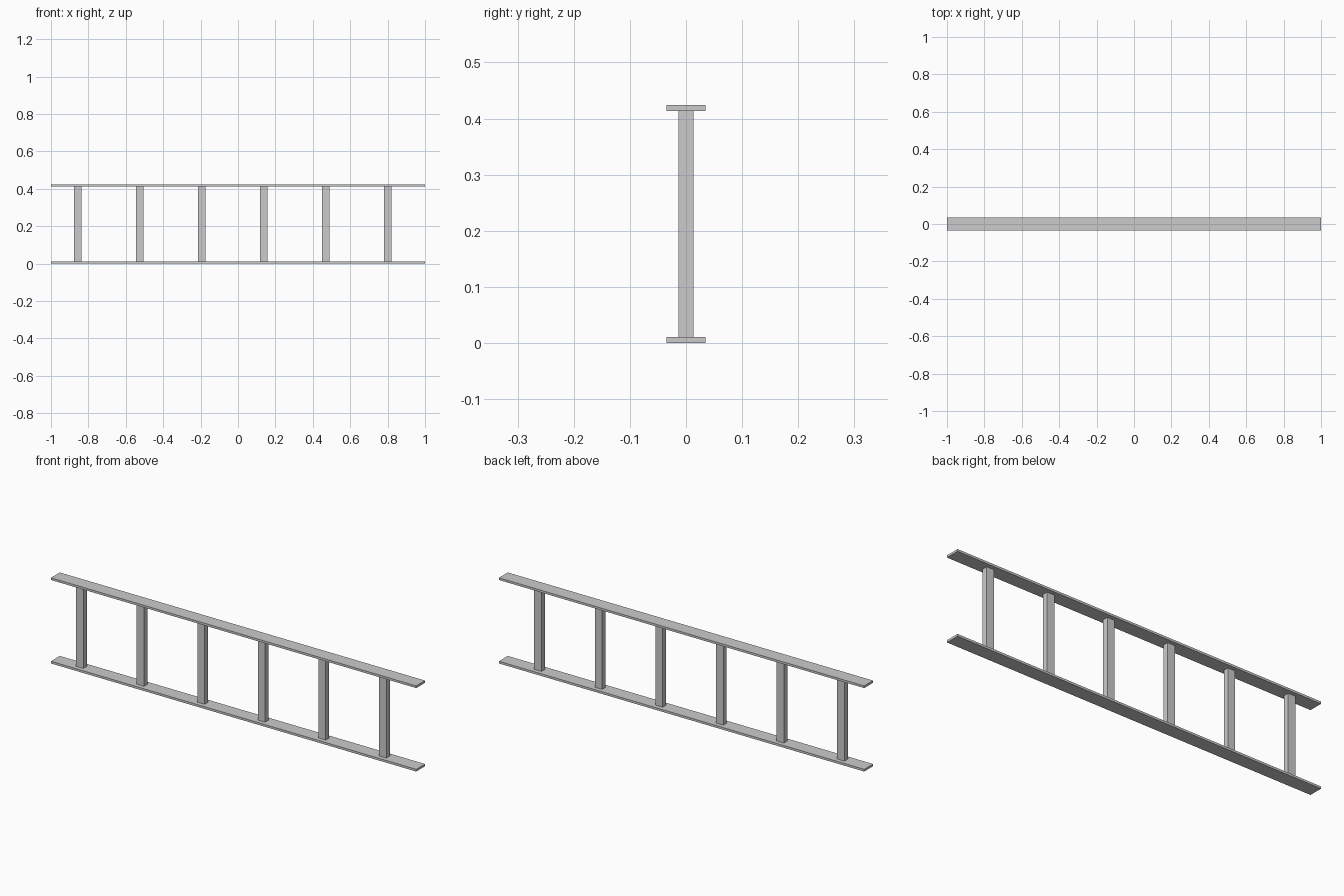
import bpy

if "Cube" in bpy.data.objects:
    bpy.data.objects.remove(bpy.data.objects["Cube"])


def box(name, center, size):
    bpy.ops.mesh.primitive_cube_add(size=1, location=center)
    ob = bpy.context.object
    ob.name = name
    ob.scale = size
    bpy.ops.object.transform_apply(location=False, rotation=False, scale=True)
    return ob


HEIGHT = 0.424
RAIL_T, RAIL_W = 0.011, 0.069

# Flat top and bottom rails
box("bottom_rail", (0, 0, RAIL_T / 2), (2, RAIL_W, RAIL_T))
box("top_rail", (0, 0, HEIGHT - RAIL_T / 2), (2, RAIL_W, RAIL_T))

# Evenly spaced posts, slightly offset toward the left end
for i in range(6):
    box(f"post_{i + 1}", (-0.857 + i * 0.3317, 0, HEIGHT / 2),
        (0.04, 0.027, HEIGHT - 2 * RAIL_T))
